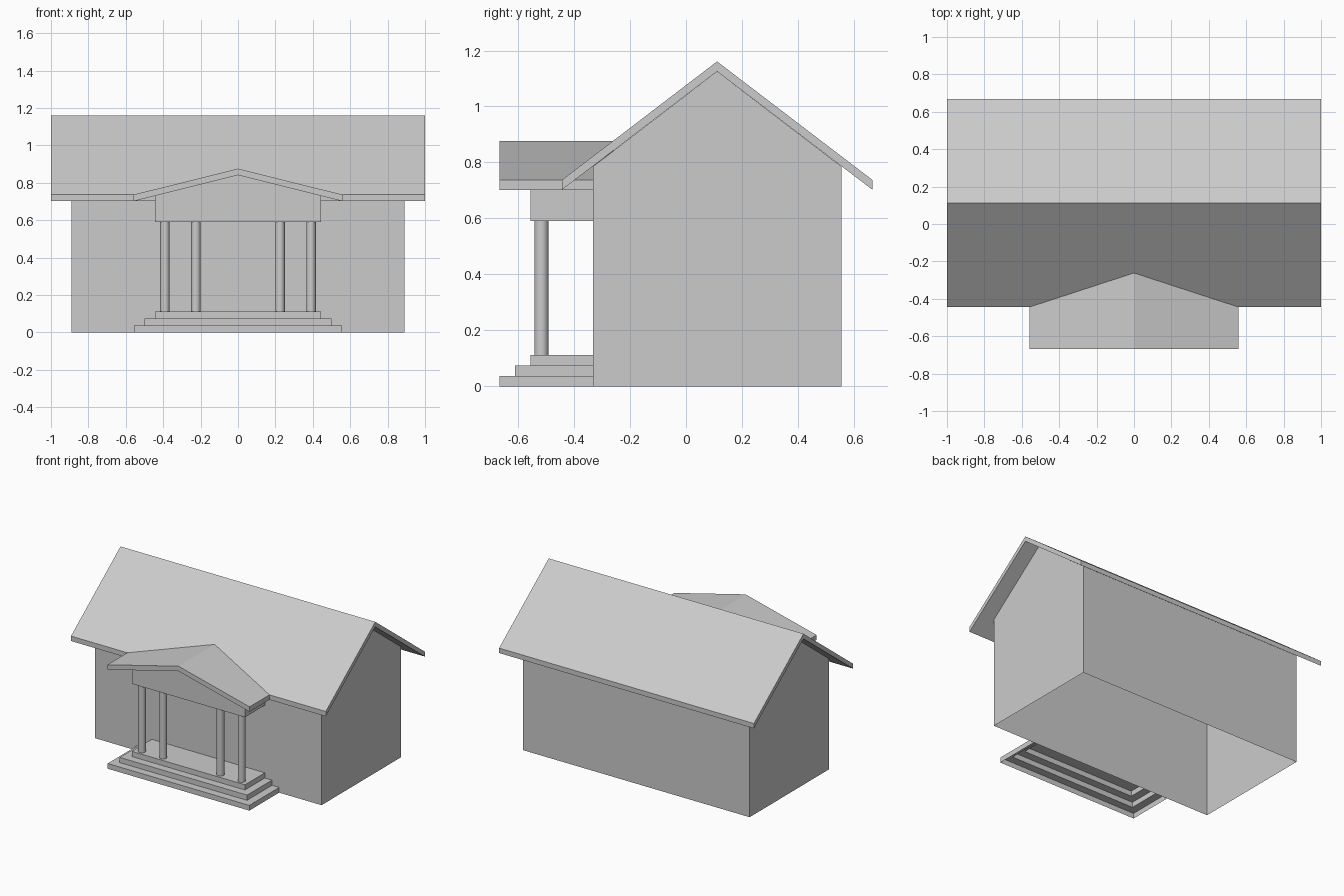
import bpy, bmesh

if "Cube" in bpy.data.objects:
    bpy.data.objects.remove(bpy.data.objects["Cube"])

WALL_Y = -0.333      # front wall plane


def make(name, verts, faces):
    me = bpy.data.meshes.new(name)
    me.from_pydata(verts, [], faces)
    bm = bmesh.new()
    bm.from_mesh(me)
    bmesh.ops.recalc_face_normals(bm, faces=bm.faces)
    bm.to_mesh(me)
    bm.free()
    ob = bpy.data.objects.new(name, me)
    bpy.context.collection.objects.link(ob)
    return ob


def prism(name, start, end, skip=()):
    """Join two matching outlines; skip lists side faces left open."""
    n = len(start)
    faces = [tuple(range(n)), tuple(range(n, 2 * n))]
    faces += [(i, (i + 1) % n, n + (i + 1) % n, n + i) for i in range(n) if i not in skip]
    return make(name, start + end, faces)


def along_x(profile, x):
    return [(x, y, z) for y, z in profile]


# House walls: gabled shell, open underneath and closed above by the roof
walls = [(WALL_Y, 0), (0.556, 0), (0.556, 0.785), (0.111, 1.125), (WALL_Y, 0.785)]
prism("house_walls", along_x(walls, -0.889), along_x(walls, 0.889), skip=(0, 2, 3))

# Main roof: folded slab
roof = [(-0.444, 0.702), (0.111, 1.125), (0.667, 0.702),
        (0.667, 0.737), (0.111, 1.161), (-0.444, 0.737)]
prism("main_roof", along_x(roof, -1), along_x(roof, 1))

# Porch roof: folded slab running back into the main roof
porch = [(-0.558, 0.702), (0, 0.841), (0.558, 0.702),
         (0.558, 0.737), (0, 0.876), (-0.558, 0.737)]
prism("porch_roof", [(x, -0.667, z) for x, z in porch],
      [(x, WALL_Y if x else -0.26, z) for x, z in porch])

# Pediment block under the porch roof
gable = [(-0.444, 0.59), (0.444, 0.59), (0.444, 0.73), (0, 0.841), (-0.444, 0.73)]
prism("pediment", [(x, -0.556, z) for x, z in gable],
      [(x, WALL_Y, z) for x, z in gable], skip=(2, 3))

# Steps: one folded sheet of U-shaped risers and treads, open underneath
rings = []
for i in range(3):
    x, y = 0.556 - 0.056 * i, -0.667 + 0.0555 * i
    for z in (0.037 * i, 0.037 * (i + 1)):
        rings.append([(-x, WALL_Y, z), (-x, y, z), (x, y, z), (x, WALL_Y, z)])
verts = [v for ring in rings for v in ring]
faces = [(4 * r + i, 4 * r + i + 1, 4 * r + i + 5, 4 * r + i + 4)
         for r in range(5) for i in range(3)]
make("porch_steps", verts, faces + [(20, 21, 22, 23)])

# Columns: two mirrored pairs
for side in (-1, 1):
    for label, x in (("inner", 0.225), ("outer", 0.391)):
        bpy.ops.mesh.primitive_cylinder_add(vertices=24, radius=0.025, depth=0.479,
                                            end_fill_type='NOTHING',
                                            location=(side * x, -0.517, 0.3505))
        col = bpy.context.object
        col.name = label + "_column_" + ("left" if side < 0 else "right")
        bpy.ops.object.shade_smooth_by_angle()
